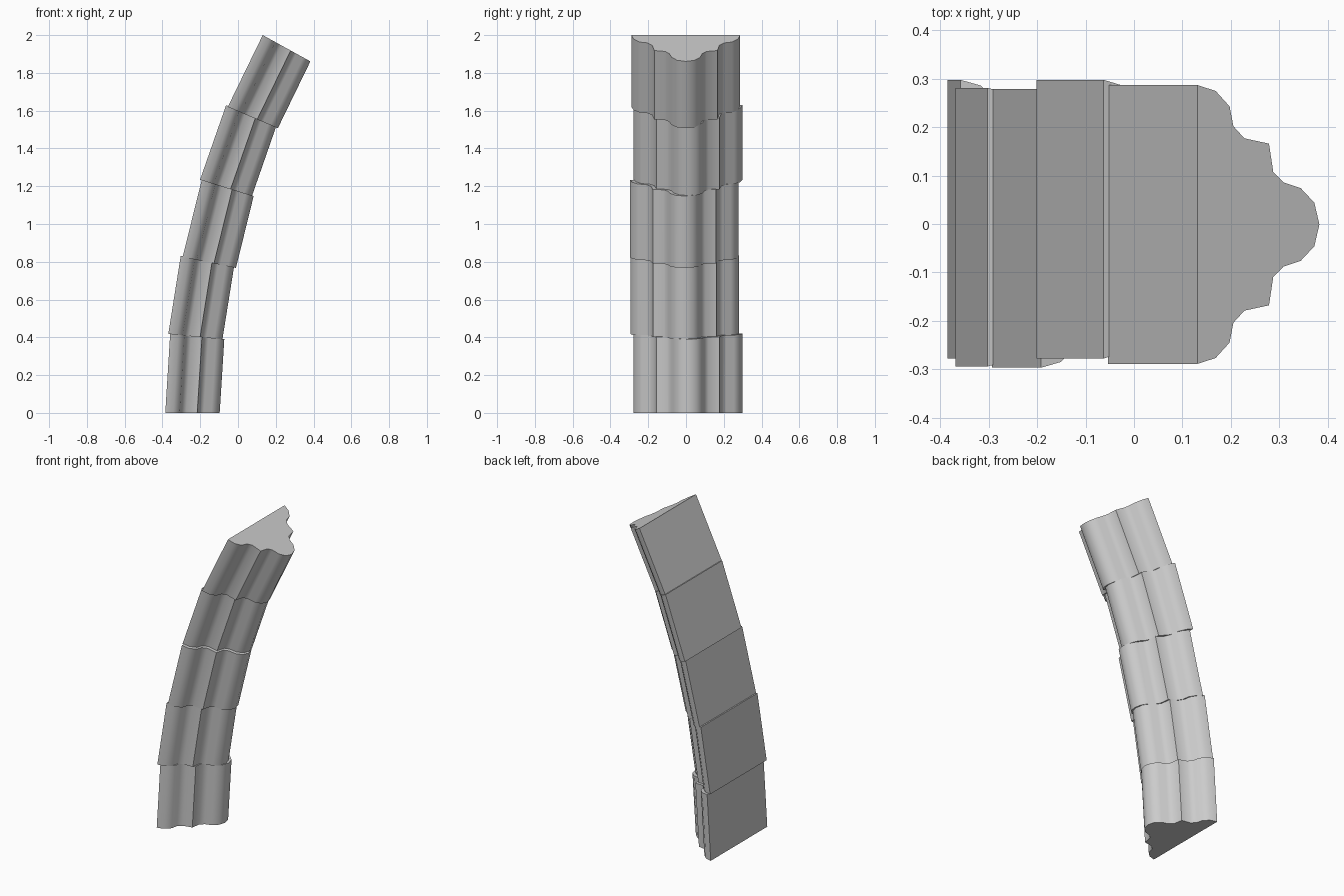
import bpy, bmesh
from math import cos, sin, radians

if "Cube" in bpy.data.objects:
    bpy.data.objects.remove(bpy.data.objects["Cube"])

# Half of the moulded cross-section: (depth from flat back, half width)
HALF = [(0, .288), (.043, .276), (.076, .244), (.085, .203), (.111, .178),
        (.169, .167), (.179, .109), (.203, .087), (.244, .075), (.276, .045)]
PROFILE = HALF + [(.288, 0)] + [(d, -w) for d, w in reversed(HALF)]

# Each rib stone: back corner at bottom (x, z), at top (x, z), sideways shift
STONES = [(-.385, 0, -.359, .420, .010),
          (-.369, .418, -.303, .832, -.0065),
          (-.293, .825, -.192, 1.234, -.009),
          (-.201, 1.234, -.063, 1.629, .010),
          (-.054, 1.620, .131, 2.0, -.001)]
STEP = radians(28.9 / len(STONES))  # turn of the arch per stone


def section(bm, x, z, shift, angle):
    # Moulded outline lying in the radial joint plane
    return [bm.verts.new((x + d * cos(angle), w + shift, z - d * sin(angle)))
            for d, w in PROFILE]


def rib_stone(i, x0, z0, x1, z1, shift):
    bm = bmesh.new()
    low = section(bm, x0, z0, shift, i * STEP)
    high = section(bm, x1, z1, shift, (i + 1) * STEP)
    n = len(low)
    for k in range(n):
        j = (k + 1) % n
        bm.faces.new((low[k], low[j], high[j], high[k]))
    bm.faces.new(low)
    bm.faces.new(high)
    bmesh.ops.recalc_face_normals(bm, faces=bm.faces)
    name = f"rib_stone_{i + 1}"
    mesh = bpy.data.meshes.new(name)
    bm.to_mesh(mesh)
    bm.free()
    obj = bpy.data.objects.new(name, mesh)
    bpy.context.collection.objects.link(obj)
    # Soft mouldings, crisp joints and arrises
    bpy.ops.object.select_all(action='DESELECT')
    obj.select_set(True)
    bpy.context.view_layer.objects.active = obj
    bpy.ops.object.shade_smooth_by_angle(angle=radians(62))


for i, stone in enumerate(STONES):
    rib_stone(i, *stone)
